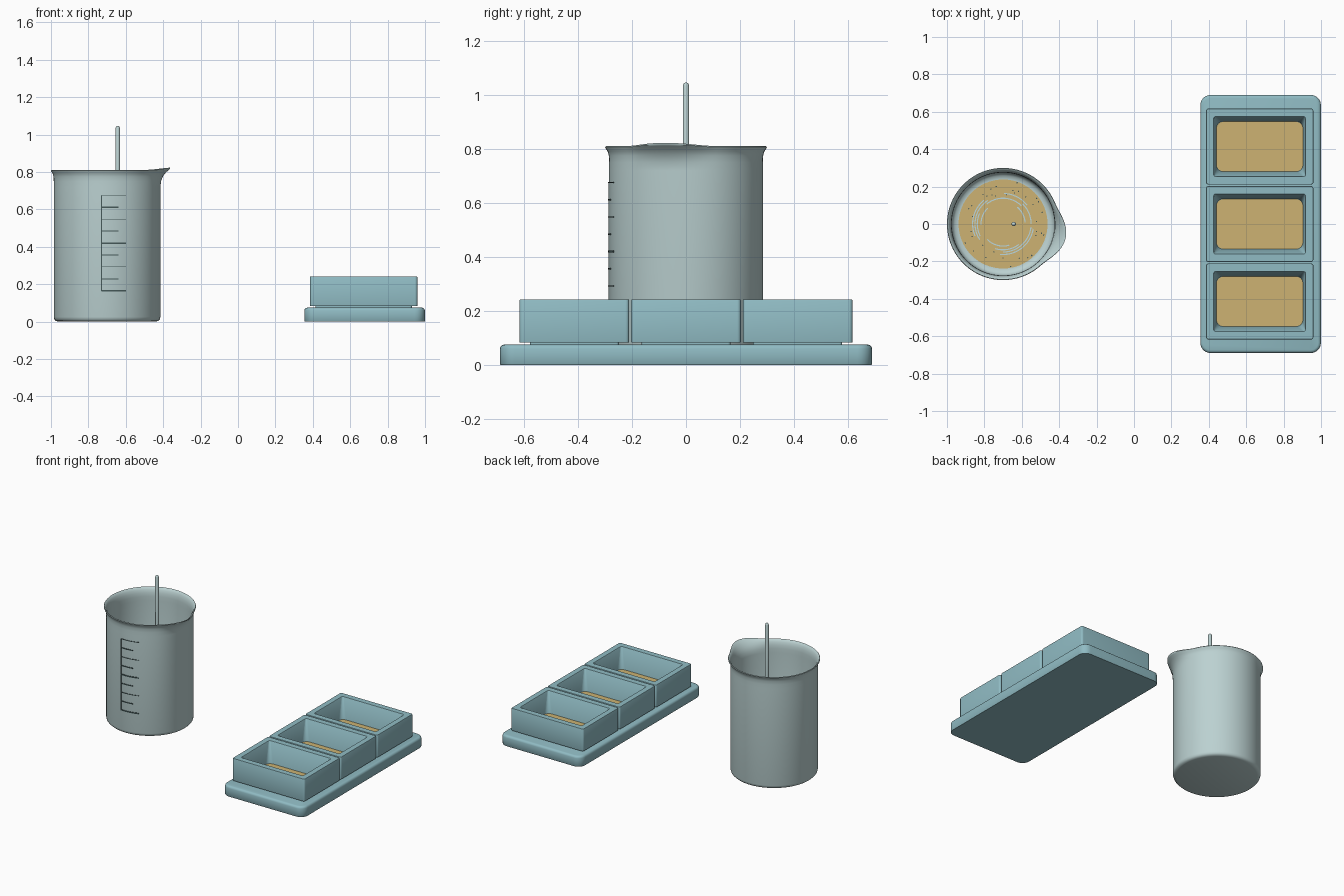
import bpy, bmesh, random
from math import sin, cos, pi, radians, asin, degrees

cube = bpy.data.objects.get("Cube")
if cube:
    bpy.data.objects.remove(cube, do_unlink=True)


def material(name, rgb):
    m = bpy.data.materials.new(name)
    m.use_nodes = True
    m.diffuse_color = (*rgb, 1)
    m.node_tree.nodes["Principled BSDF"].inputs["Base Color"].default_value = (*rgb, 1)
    return m


GLASS = material("pale glass", (0.50, 0.64, 0.64))
TEAL = material("teal silicone", (0.28, 0.50, 0.55))
TAN = material("tan mixture", (0.61, 0.45, 0.17))
DARK = material("dark markings", (0.06, 0.10, 0.10))
SWIRL = material("light swirl", (0.50, 0.68, 0.72))
CX = -0.70        # beaker axis
MX = 0.672        # mold axis


def finish(name, bm, mat, angle=35):
    bmesh.ops.recalc_face_normals(bm, faces=bm.faces)
    mesh = bpy.data.meshes.new(name)
    bm.to_mesh(mesh)
    bm.free()
    mesh.materials.append(mat)
    ob = bpy.data.objects.new(name, mesh)
    bpy.context.collection.objects.link(ob)
    bpy.ops.object.select_all(action='DESELECT')
    ob.select_set(True)
    bpy.context.view_layer.objects.active = ob
    bpy.ops.object.shade_smooth_by_angle(angle=radians(angle))
    return ob


def loft(name, rings, mat, angle=35):
    """Skin closed rings in order and cap both ends."""
    bm = bmesh.new()
    loops = [[bm.verts.new(p) for p in ring] for ring in rings]
    n = len(loops[0])
    for a, b in zip(loops, loops[1:]):
        for i in range(n):
            j = (i + 1) % n
            bm.faces.new((a[i], a[j], b[j], b[i]))
    bm.faces.new(loops[0][::-1])
    bm.faces.new(loops[-1])
    return finish(name, bm, mat, angle)


def rounded_rect(cx, cy, w, d, r, z, steps=6):
    pts = []
    for k, (sx, sy) in enumerate(((1, 1), (-1, 1), (-1, -1), (1, -1))):
        for i in range(steps + 1):
            a = pi / 2 * (k + i / steps)
            pts.append((cx + sx * (w / 2 - r) + r * cos(a),
                        cy + sy * (d / 2 - r) + r * sin(a), z))
    return pts


def circle(cx, cy, r, z, n=32):
    return [(cx + r * cos(2 * pi * i / n), cy + r * sin(2 * pi * i / n), z) for i in range(n)]


def sector(bm, r0, r1, a0, a1, z0, z1):
    """Add a curved bar around the beaker axis, angles in degrees."""
    n = max(2, int(abs(a1 - a0) / 5) + 1)
    rows = []
    for i in range(n + 1):
        a = radians(a0 + (a1 - a0) * i / n)
        rows.append([bm.verts.new((CX + r * cos(a), r * sin(a), z))
                     for r, z in ((r0, z0), (r1, z0), (r1, z1), (r0, z1))])
    for a, b in zip(rows, rows[1:]):
        for k in range(4):
            m = (k + 1) % 4
            bm.faces.new((a[k], a[m], b[m], b[k]))
    bm.faces.new(rows[0])
    bm.faces.new(rows[-1])


# Beaker: one lathe profile, with the rim pulled out into a spout
def beaker_ring(r, z, n=96):
    h = min(1, max(0, (z - 0.72) / 0.09)) ** 2
    pts = []
    for i in range(n):
        deg = 360 * i / n
        off = abs((deg + 13 + 180) % 360 - 180)
        f = cos(pi / 2 * min(1, off / 36)) ** 2 * h
        a = radians(deg)
        rr = r + 0.046 * f
        pts.append((CX + rr * cos(a), rr * sin(a), z + 0.012 * f))
    return pts


PROFILE = [(0.262, 0), (0.274, 0.004), (0.282, 0.012), (0.285, 0.025), (0.285, 0.72),
           (0.285, 0.75), (0.286, 0.775), (0.291, 0.792), (0.298, 0.802), (0.300, 0.807),
           (0.297, 0.811), (0.291, 0.808), (0.283, 0.794), (0.277, 0.775), (0.275, 0.75),
           (0.275, 0.72), (0.275, 0.06), (0.270, 0.042), (0.258, 0.029), (0.240, 0.025)]
loft("beaker", [beaker_ring(r, z) for r, z in PROFILE], GLASS, 50)

# Mixture in the bottom of the beaker
loft("beaker_mixture", [circle(CX, 0, 0.238, z, 64) for z in (0.02, 0.03)], TAN)

# Light swirls on the mixture
random.seed(4)
bm = bmesh.new()
for r in (0.115, 0.135, 0.147, 0.16):
    for start in (20, 140, 250):
        a = start + random.uniform(-30, 30)
        sector(bm, r, r + 0.006, a, a + random.uniform(40, 95), 0.029, 0.032)
finish("mixture_swirls", bm, SWIRL)

# Dark flecks on the mixture
bm = bmesh.new()
for _ in range(36):
    r, a = random.uniform(0.15, 0.23), random.uniform(0, 360)
    sector(bm, r, r + 0.006, a, a + 1.8, 0.029, 0.032)
finish("mixture_flecks", bm, DARK)

# Stirring rod with a rounded tip
loft("stirring_rod", [circle(-0.643, 0, r, z, 20) for r, z in
                      ((0.009, 0.026), (0.012, 0.032), (0.012, 1.034), (0.009, 1.042), (0.004, 1.046))],
     GLASS, 60)

# Graduation marks on the front of the beaker
bm = bmesh.new()


def mark(x0, x1, z, t):
    a0, a1 = (degrees(asin(x / 0.285)) - 90 for x in (x0, x1))
    sector(bm, 0.283, 0.289, a0, a1, z - t, z + t)


STEP = 0.0638
for i in range(9):
    thickness = 0.004 if i in (0, 4) else 0.0015 if i % 2 == 0 else 0.003
    mark(-0.03, 0.10 if i % 2 == 0 else 0.06, 0.165 + i * STEP, thickness)
mark(-0.033, -0.027, 0.165 + 4 * STEP, 4 * STEP)
finish("graduation_marks", bm, DARK)

# Tray with softened top edge
loft("tray", [rounded_rect(0.677, 0, 0.645 - 2 * s, 1.38 - 2 * s, 0.055 - s, z)
              for s, z in ((0.002, 0), (0, 0.003), (0, 0.060), (0.003, 0.068), (0.009, 0.073), (0.016, 0.075))],
     TEAL, 40)

# Three molds: stepped foot, outer wall, rim, tapered cavity and filling
MOLD = [(0.515, 0.33, 0.01, 0.07), (0.515, 0.33, 0.01, 0.083), (0.572, 0.405, 0.012, 0.083),
        (0.574, 0.407, 0.014, 0.087), (0.574, 0.407, 0.014, 0.238), (0.570, 0.403, 0.012, 0.242),
        (0.492, 0.322, 0.012, 0.242), (0.486, 0.316, 0.012, 0.238), (0.462, 0.268, 0.035, 0.092)]
for label, y in (("front", -0.414), ("middle", 0), ("back", 0.414)):
    loft(label + "_mold", [rounded_rect(MX, y, w, d, r, z) for w, d, r, z in MOLD], TEAL)
    loft(label + "_filling", [rounded_rect(MX, y, 0.462, 0.266, 0.036, z) for z in (0.088, 0.096)], TAN)
